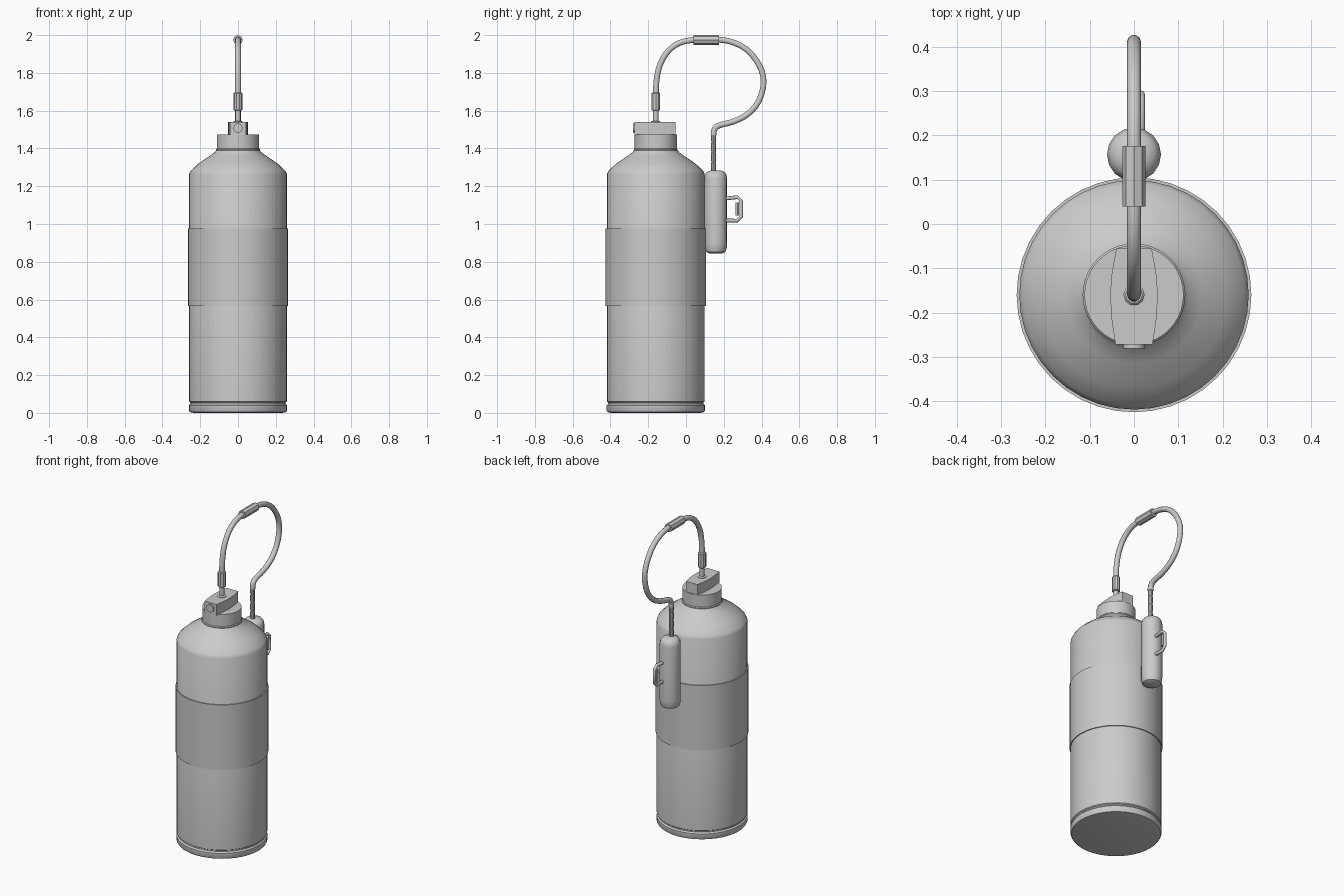
import bpy, bmesh, math
from mathutils import Vector

if "Cube" in bpy.data.objects:
    bpy.data.objects.remove(bpy.data.objects["Cube"], do_unlink=True)

grey = bpy.data.materials.new("plain_grey")
grey.use_nodes = True
grey.diffuse_color = (0.6, 0.6, 0.6, 1)
grey.node_tree.nodes["Principled BSDF"].inputs["Base Color"].default_value = (0.6, 0.6, 0.6, 1)

BOTTLE_Y = -0.16
CANISTER_Y = 0.157


def finish(name, bm, angle=35):
    bmesh.ops.recalc_face_normals(bm, faces=bm.faces[:])
    mesh = bpy.data.meshes.new(name)
    bm.to_mesh(mesh)
    bm.free()
    mesh.materials.append(grey)
    obj = bpy.data.objects.new(name, mesh)
    bpy.context.collection.objects.link(obj)
    bpy.ops.object.select_all(action='DESELECT')
    obj.select_set(True)
    bpy.context.view_layer.objects.active = obj
    bpy.ops.object.shade_smooth_by_angle(angle=math.radians(angle))
    return obj


def skin(bm, rings, closed=False):
    """Join rings of vertices into a surface, capping open ends."""
    n = len(rings[0])
    pairs = list(zip(rings, rings[1:]))
    if closed:
        pairs.append((rings[-1], rings[0]))
    for a, b in pairs:
        for i in range(n):
            j = (i + 1) % n
            bm.faces.new((a[i], a[j], b[j], b[i]))
    if not closed:
        bm.faces.new(rings[0])
        bm.faces.new(rings[-1])


def lathe(name, profile, y, sides, angle=35):
    bm = bmesh.new()
    rings = []
    for r, z in profile:
        rings.append([bm.verts.new((r * math.cos(math.tau * i / sides),
                                    y + r * math.sin(math.tau * i / sides), z))
                      for i in range(sides)])
    skin(bm, rings)
    return finish(name, bm, angle)


def tube(name, path, radius, sides=10, x=0.0, closed=False, angle=50):
    """Sweep a round section along a path of (y, z) points."""
    bm = bmesh.new()
    pts = [Vector((x, p[0], p[1])) for p in path]
    rings = []
    for k, p in enumerate(pts):
        before = pts[k - 1] if closed or k else p
        after = pts[(k + 1) % len(pts)] if closed or k < len(pts) - 1 else p
        t = (after - before).normalized()
        side = Vector((1, 0, 0))
        up = t.cross(side)
        rings.append([bm.verts.new(p + radius * (side * math.cos(math.tau * i / sides)
                                                 + up * math.sin(math.tau * i / sides)))
                      for i in range(sides)])
    skin(bm, rings, closed)
    return finish(name, bm, angle)


def smooth_path(ctrl, steps=3):
    """Catmull-Rom interpolation through the control points."""
    c = [Vector(p) for p in ctrl]
    c = [2 * c[0] - c[1]] + c + [2 * c[-1] - c[-2]]
    out = []
    for a, b, d, e in zip(c, c[1:], c[2:], c[3:]):
        for s in range(steps):
            t = s / steps
            out.append(0.5 * (2 * b + (d - a) * t + (2 * a - 5 * b + 4 * d - e) * t * t
                              + (3 * b - a - 3 * d + e) * t ** 3))
    return out + [c[-2]]


# Bottle body with rounded foot, groove and sloping shoulder
lathe("bottle_body", [(0.24, 0.005), (0.255, 0.01), (0.26, 0.02), (0.26, 0.04), (0.252, 0.048),
                      (0.252, 0.055), (0.259, 0.06), (0.259, 1.265), (0.25, 1.282),
                      (0.21, 1.32), (0.155, 1.357), (0.125, 1.378), (0.116, 1.39)],
      BOTTLE_Y, 40)
lathe("bottle_foot", [(0.235, 0.0), (0.255, 0.004), (0.26, 0.012), (0.26, 0.035)], BOTTLE_Y, 40)
lathe("label_band", [(0.259, 0.567), (0.265, 0.567), (0.265, 0.977), (0.259, 0.977)], BOTTLE_Y, 40)
lathe("neck_cap", [(0.116, 1.385), (0.116, 1.395), (0.112, 1.4), (0.112, 1.475)], BOTTLE_Y, 40)

# Grip on the cap, bulging in the middle
bm = bmesh.new()
right = [(0.042, -0.272), (0.05, -0.22), (0.054, -0.16), (0.05, -0.11), (0.04, -0.055)]
outline = right + [(-x, y) for x, y in reversed(right)]
skin(bm, [[bm.verts.new((x, y, z)) for x, y in outline] for z in (1.47, 1.54)])
finish("cap_grip", bm)
tube("grip_stud", [(-0.265, 1.507), (-0.281, 1.507)], 0.025, 10)

# Hose from the cap to the canister
lathe("hose_stem", [(0.026, 1.535), (0.026, 1.543), (0.014, 1.546), (0.014, 1.62)], BOTTLE_Y, 12)
lathe("hose_ferrule", [(0.019, 1.6), (0.024, 1.604), (0.024, 1.691), (0.019, 1.696)], BOTTLE_Y, 10)
tube("hose", smooth_path([(-0.16, 1.66), (-0.156, 1.76), (-0.135, 1.85), (-0.085, 1.925),
                          (-0.01, 1.967), (0.1, 1.976), (0.22, 1.97), (0.32, 1.925),
                          (0.388, 1.84), (0.411, 1.75), (0.385, 1.65), (0.325, 1.58),
                          (0.25, 1.542), (0.175, 1.522), (0.15, 1.5), (0.146, 1.47)]), 0.016)
tube("hose_sleeve", [(0.04, 1.974), (0.048, 1.974), (0.168, 1.974), (0.176, 1.974)], 0.026, 8, angle=30)

# Segmented end of the hose
for i in range(4):
    z = 1.285 + i * 0.053
    lathe("hose_segment", [(0.011, z - 0.015), (0.014, z), (0.014, z + 0.038), (0.011, z + 0.042)],
          0.146, 10)
lathe("segment_core", [(0.011, 1.26), (0.011, 1.5)], 0.146, 10)

# Small canister and its handle
lathe("canister", [(0.035, 0.845), (0.052, 0.853), (0.06, 0.876), (0.061, 0.9), (0.061, 1.24),
                   (0.057, 1.262), (0.046, 1.276), (0.025, 1.284)], CANISTER_Y, 16, 40)
tube("canister_handle", [(0.21, 1.135), (0.272, 1.142), (0.292, 1.122), (0.292, 1.038),
                         (0.272, 1.018), (0.21, 1.018)], 0.01, 8, x=0.015)
tube("handle_inner_bar", [(0.272, 1.115), (0.272, 1.045)], 0.01, 6, x=0.015)
